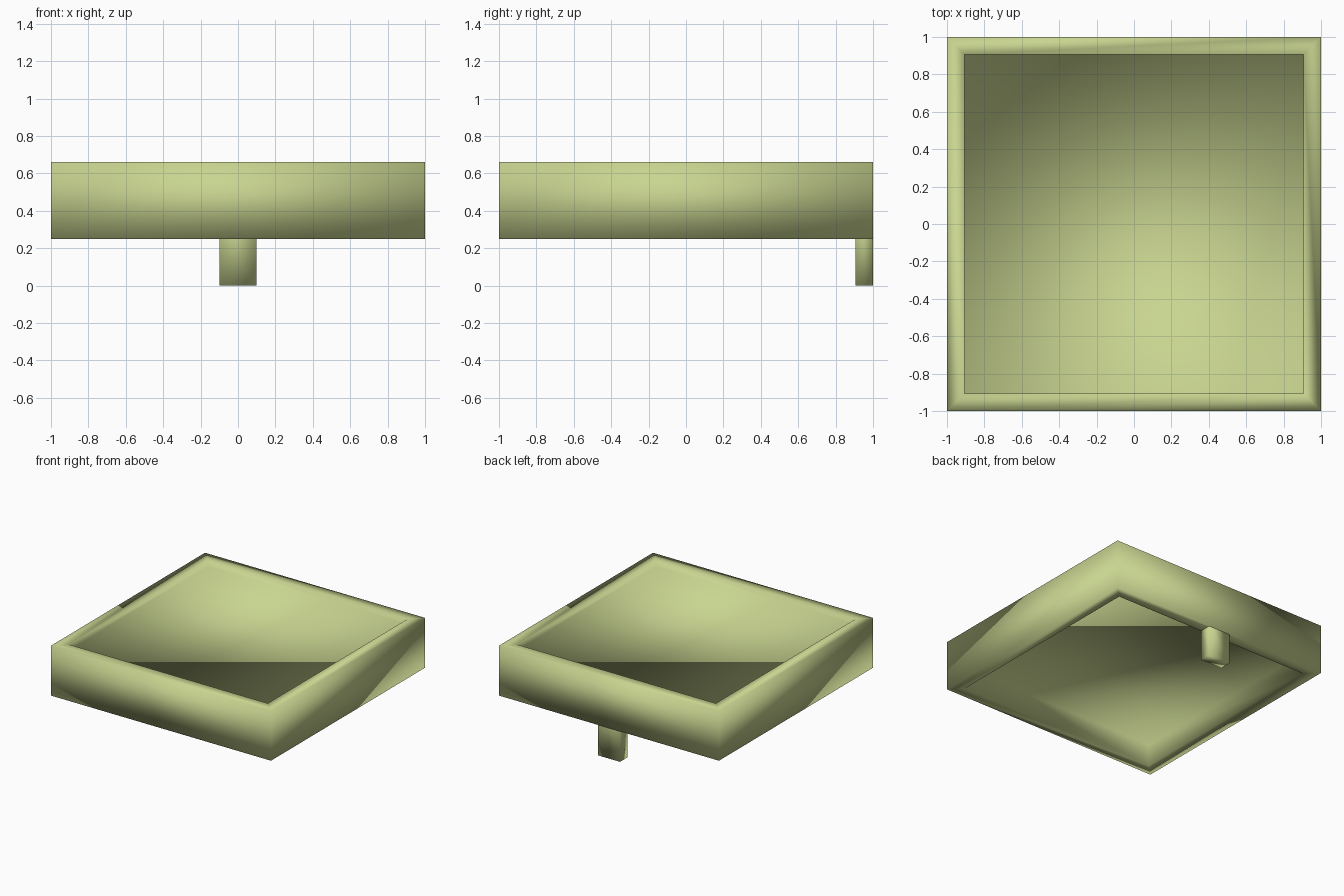
import bpy
import bmesh
from mathutils import Matrix, Vector

default = bpy.data.objects.get("Cube")
if default:
    bpy.data.objects.remove(default, do_unlink=True)

RIM = 0.095
TOP, BOTTOM = 0.66, 0.25
TOP_RECESS, BOTTOM_RECESS = 0.05, 0.18

# Single pale green material
green = bpy.data.materials.new("pale_green")
green.use_nodes = True
colour = (0.58, 0.66, 0.28, 1)
green.diffuse_color = colour
green.node_tree.nodes["Principled BSDF"].inputs["Base Color"].default_value = colour


def add_box(bm, low, high):
    low, high = Vector(low), Vector(high)
    matrix = Matrix.Translation((low + high) / 2) @ Matrix.Diagonal((*(high - low), 1))
    bmesh.ops.create_cube(bm, size=1, matrix=matrix)


def recess(bm, direction, depth):
    """Inset the face pointing up or down and sink it straight inward."""
    bm.normal_update()
    face = next(f for f in bm.faces if f.normal.z * direction > 0.9)
    bmesh.ops.inset_region(bm, faces=[face], thickness=RIM, use_even_offset=True)
    floor = bmesh.ops.extrude_discrete_faces(bm, faces=[face])["faces"][0]
    bmesh.ops.translate(bm, verts=floor.verts, vec=(0, 0, -direction * depth))


def finish(bm, name):
    bmesh.ops.recalc_face_normals(bm, faces=bm.faces)
    for face in bm.faces:
        face.smooth = True
    mesh = bpy.data.meshes.new(name)
    bm.to_mesh(mesh)
    bm.free()
    mesh.materials.append(green)
    bpy.context.collection.objects.link(bpy.data.objects.new(name, mesh))


# Square tray, hollowed above and below
tray = bmesh.new()
add_box(tray, (-1, -1, BOTTOM), (1, 1, TOP))
recess(tray, 1, TOP_RECESS)
# The lower recess is cut from the outermost downward face
recess(tray, -1, BOTTOM_RECESS)
finish(tray, "tray")

# Short leg under the middle of the back rim
leg = bmesh.new()
add_box(leg, (-0.1, 1 - RIM, 0), (0.1, 1, BOTTOM))
for top in [f for f in leg.faces if f.calc_center_median().z > BOTTOM - 0.01]:
    leg.faces.remove(top)
finish(leg, "back_leg")
